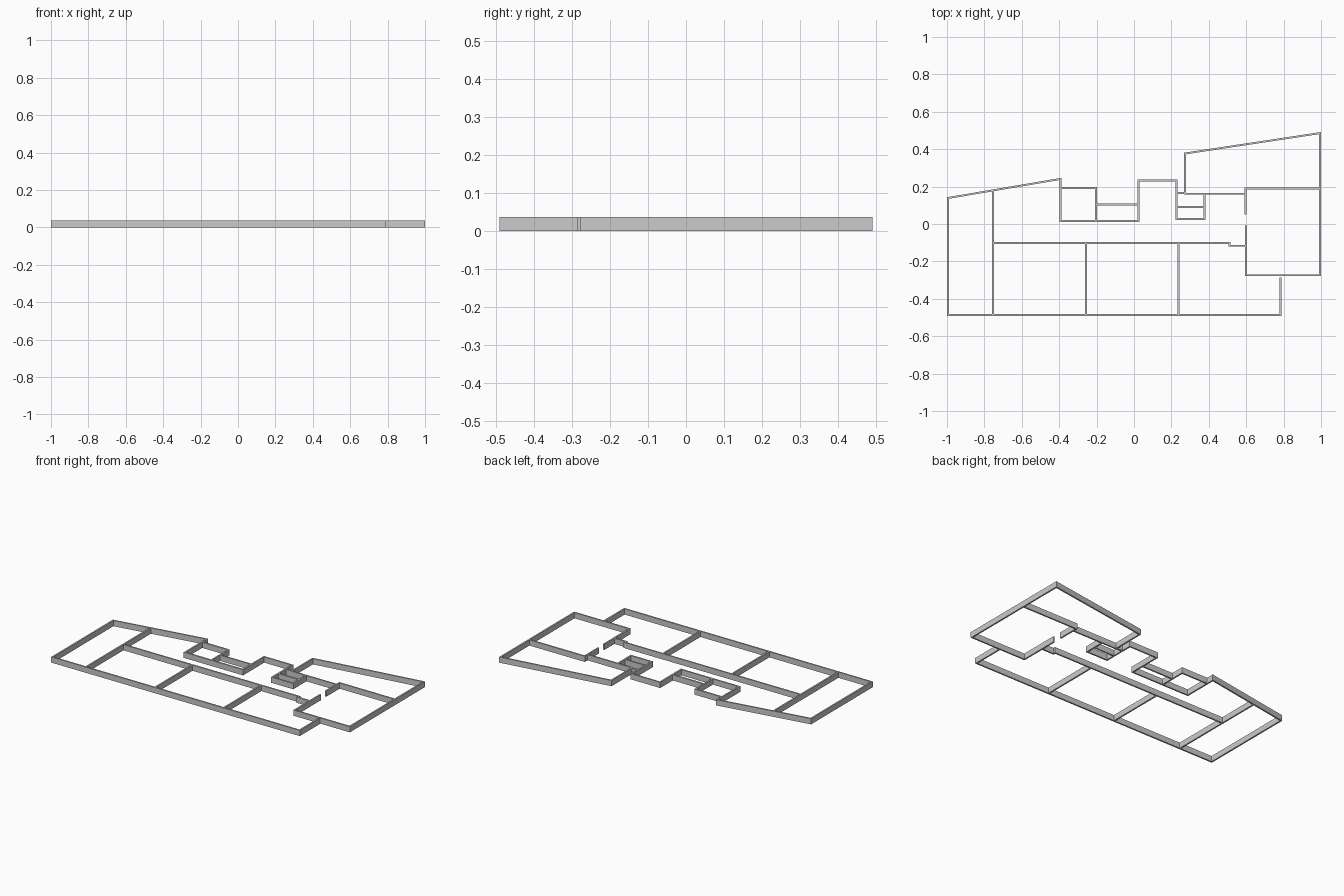
import bpy, bmesh
from mathutils import Vector

if "Cube" in bpy.data.objects:
    bpy.data.objects.remove(bpy.data.objects["Cube"])

H = 0.037   # wall height
T = 0.01    # wall thickness


def wall(name, pts, t=T):
    """Extrude a floor-plan path into a wall with mitred corners."""
    p = [Vector(q) for q in pts]
    normals = []
    for a, b in zip(p, p[1:]):
        d = (b - a).normalized()
        normals.append(Vector((-d.y, d.x)))
    bm = bmesh.new()
    rings = []
    for i, q in enumerate(p):
        n0 = normals[max(i - 1, 0)]
        n1 = normals[min(i, len(normals) - 1)]
        m = (n0 + n1).normalized()
        off = m * (t / 2 / m.dot(n0))
        l, r = q + off, q - off
        rings.append([bm.verts.new((v.x, v.y, z))
                      for v, z in ((l, 0), (r, 0), (r, H), (l, H))])
    for a, b in zip(rings, rings[1:]):
        for k in range(4):
            j = (k + 1) % 4
            bm.faces.new((a[k], a[j], b[j], b[k]))
    bm.faces.new(rings[0])
    bm.faces.new(rings[-1])
    bmesh.ops.recalc_face_normals(bm, faces=bm.faces)
    me = bpy.data.meshes.new(name)
    bm.to_mesh(me)
    bm.free()
    ob = bpy.data.objects.new(name, me)
    bpy.context.collection.objects.link(ob)


# Outer shell: front, left, sloped back and the stepped core
wall("outer_wall_left", [
    (.783, -.285), (.783, -.486), (-.995, -.486), (-.995, .139), (-.393, .241),
    (-.393, .016), (.024, .016), (.024, .233), (.227, .233), (.227, .027),
    (.377, .027), (.377, .161)])

# Right wing, open at the doorway
wall("outer_wall_right", [
    (.596, .05), (.596, .162), (.273, .162), (.273, .377), (.995, .486),
    (.995, -.274), (.598, -.274), (.598, -.008)])
wall("right_wing_partition", [(.596, .162), (.596, .19), (.995, .19)])

# Corridor wall with its small jog
wall("corridor_wall", [(-.754, -.102), (.511, -.102), (.511, -.116), (.598, -.116)])

# Front room partitions
wall("room_partition_1", [(-.754, -.486), (-.754, .18)])
for i, x in enumerate((-.257, .238), 2):
    wall(f"room_partition_{i}", [(x, -.486), (x, -.102)])

# Core rooms
wall("core_room_left", [(-.393, .192), (-.203, .192), (-.203, .016)])
wall("core_room_middle", [(-.203, .104), (.024, .104)])
wall("shaft_partition", [(.227, .091), (.377, .091)])
wall("shaft_back_wall", [(.227, .166), (.273, .166)])
